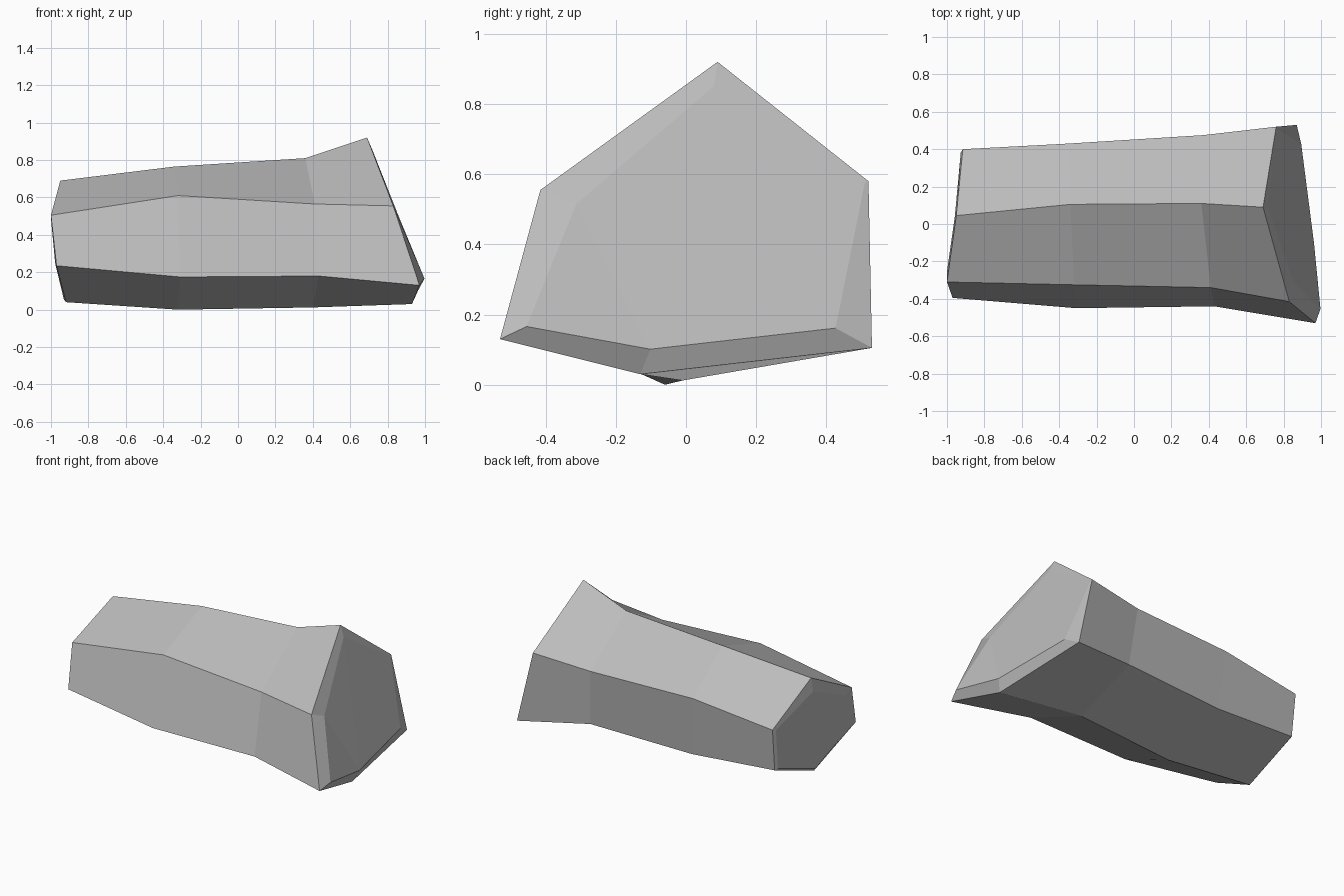
import bpy
import bmesh
from mathutils import Vector

# Remove the default object
default = bpy.data.objects.get("Cube")
if default:
    bpy.data.objects.remove(default, do_unlink=True)


def flat_material(name, level):
    """Plain grey material shown in both viewport and render."""
    mat = bpy.data.materials.new(name)
    mat.use_nodes = True
    colour = (level, level, level, 1)
    mat.diffuse_color = colour
    shader = mat.node_tree.nodes["Principled BSDF"]
    shader.inputs["Base Color"].default_value = colour
    shader.inputs["Roughness"].default_value = 1
    return mat


# Six-sided cross-sections along the stone, from its right end to its left end.
# Corner order: top, front upper, front lower, bottom, back lower, back upper.
right_end = [(-.95, .045, .69), (-1, -.31, .505), (-.97, -.395, .235),
             (-.92, -.03, .04), (-.91, .37, .19), (-.915, .4, .47)]
right_waist = [(-.34, .105, .765), (-.32, -.325, .61), (-.31, -.45, .175),
               (-.32, -.06, 0), (-.32, .395, .15), (-.35, .43, .54)]
left_waist = [(.36, .11, .81), (.41, -.34, .565), (.43, -.44, .18),
              (.4, -.01, .012), (.4, .43, .17), (.37, .475, .545)]
left_end = [(.69, .09, .92), (.83, -.415, .555), (.97, -.53, .13),
            (.93, -.13, .03), (.87, .53, .105), (.76, .52, .58)]

# Chipped rim of each end: how far each corner moves inward, and outward along x
right_rim = [(.27, -.01), (.2, -.01), (.1, -.01),
             (.05, -.01), (.05, -.01), (.05, -.01)]
left_rim = [(.13, .01), (.24, .02), (.14, .045),
            (.2, .05), (.2, .03), (.02, 0)]


def chipped(section, rim):
    """Shrink an end section unevenly toward its centre."""
    points = [Vector(p) for p in section]
    centre = sum(points, Vector()) / len(points)
    return [p.lerp(centre, inward) + Vector((push, 0, 0))
            for p, (inward, push) in zip(points, rim)]


def loft(bm, sections):
    """Bridge neighbouring sections with quads and return the vertex rings."""
    rings = [[bm.verts.new(p) for p in section] for section in sections]
    for a, b in zip(rings, rings[1:]):
        for i in range(len(a)):
            j = (i + 1) % len(a)
            bm.faces.new((a[i], a[j], b[j], b[i]))
    return rings


def fan_cap(bm, ring, pivot):
    """Close a ring with broad facets meeting at one corner."""
    order = ring[pivot:] + ring[:pivot]
    for p, q in zip(order[1:], order[2:]):
        bm.faces.new((order[0], p, q))


# Faceted stone body
bm = bmesh.new()
rings = loft(bm, [chipped(right_end, right_rim), right_end, right_waist,
                  left_waist, left_end, chipped(left_end, left_rim)])
bottom_corner = 3
fan_cap(bm, rings[0], bottom_corner)
fan_cap(bm, rings[-1], bottom_corner)
bmesh.ops.recalc_face_normals(bm, faces=bm.faces)

mesh = bpy.data.meshes.new("stone_block")
bm.to_mesh(mesh)
bm.free()
mesh.materials.append(flat_material("stone_grey", .5))
stone = bpy.data.objects.new("stone_block", mesh)
bpy.context.collection.objects.link(stone)
